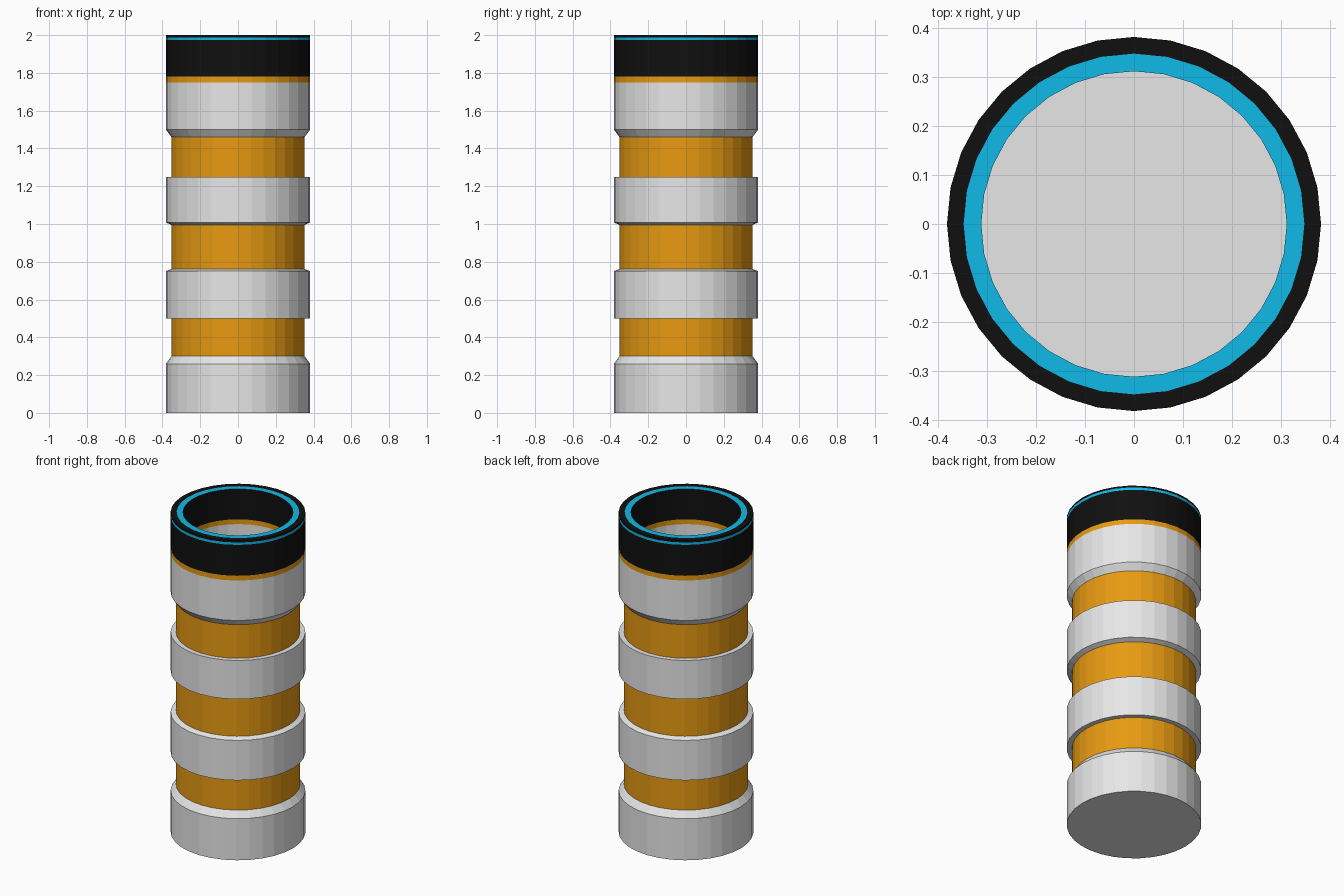
import bpy, bmesh, math

if "Cube" in bpy.data.objects:
    bpy.data.objects.remove(bpy.data.objects["Cube"])

SIDES = 32
R, G = 0.382, 0.352          # band radius and groove radius
RIM, BORE = 0.348, 0.312     # rim inlay radius and bore radius


def material(name, rgb):
    m = bpy.data.materials.new(name)
    m.diffuse_color = (*rgb, 1)
    m.use_nodes = True
    m.node_tree.nodes["Principled BSDF"].inputs["Base Color"].default_value = m.diffuse_color
    return m


grey = material("light grey", (0.80, 0.80, 0.80))
orange = material("amber orange", (0.80, 0.325, 0.006))
black = material("black", (0.005, 0.005, 0.005))
blue = material("bright blue", (0.006, 0.50, 0.82))


def lathe(name, profile, mat, cap_first=False, cap_last=False):
    """Turn (radius, z) points about z; outside upward, bore downward."""
    bm = bmesh.new()
    rings = []
    for r, z in profile:
        rings.append([bm.verts.new((r * math.cos(i * math.tau / SIDES),
                                    r * math.sin(i * math.tau / SIDES), z))
                      for i in range(SIDES)])
    for a, b in zip(rings, rings[1:]):
        for i in range(SIDES):
            j = (i + 1) % SIDES
            bm.faces.new((a[i], a[j], b[j], b[i]))
    if cap_first:
        bm.faces.new(rings[0][::-1])
    if cap_last:
        bm.faces.new(rings[-1])
    mesh = bpy.data.meshes.new(name)
    bm.to_mesh(mesh)
    bm.free()
    mesh.materials.append(mat)
    ob = bpy.data.objects.new(name, mesh)
    bpy.context.collection.objects.link(ob)
    return ob


# Grey outer bands
lathe("base_band", [(R, 0), (R, 0.26), (G, 0.30)], grey, cap_first=True)
lathe("lower_band", [(G, 0.50), (R, 0.50), (R, 0.75), (G, 0.762)], grey)
lathe("middle_band", [(G, 0.995), (R, 1.008), (R, 1.25), (G, 1.25)], grey)
lathe("upper_band", [(G, 1.46), (R, 1.50), (R, 1.75)], grey)

# Orange recessed grooves and the thin trim ring
for name, z0, z1 in (("lower_groove", 0.30, 0.50),
                     ("middle_groove", 0.762, 0.995),
                     ("upper_groove", 1.25, 1.46)):
    lathe(name, [(G, z0), (G, z1)], orange)
lathe("trim_ring", [(R, 1.75), (R, 1.78)], orange)

# Black collar with blue stripe and blue rim inlay
lathe("collar", [(R, 1.78), (R, 1.973)], black)
lathe("collar_stripe", [(R, 1.973), (R, 1.988)], blue)
lathe("collar_rim", [(R, 1.988), (R, 2.0), (RIM, 2.0)], black)
lathe("rim_inlay", [(RIM, 2.0), (BORE, 2.0)], blue)

# Open bore
lathe("bore_wall", [(BORE, 2.0), (BORE, 1.81)], black)
lathe("bore_trim", [(BORE, 1.81), (BORE, 1.78)], orange)
lathe("bore_floor", [(BORE, 1.78), (BORE, 1.70)], grey, cap_last=True)
